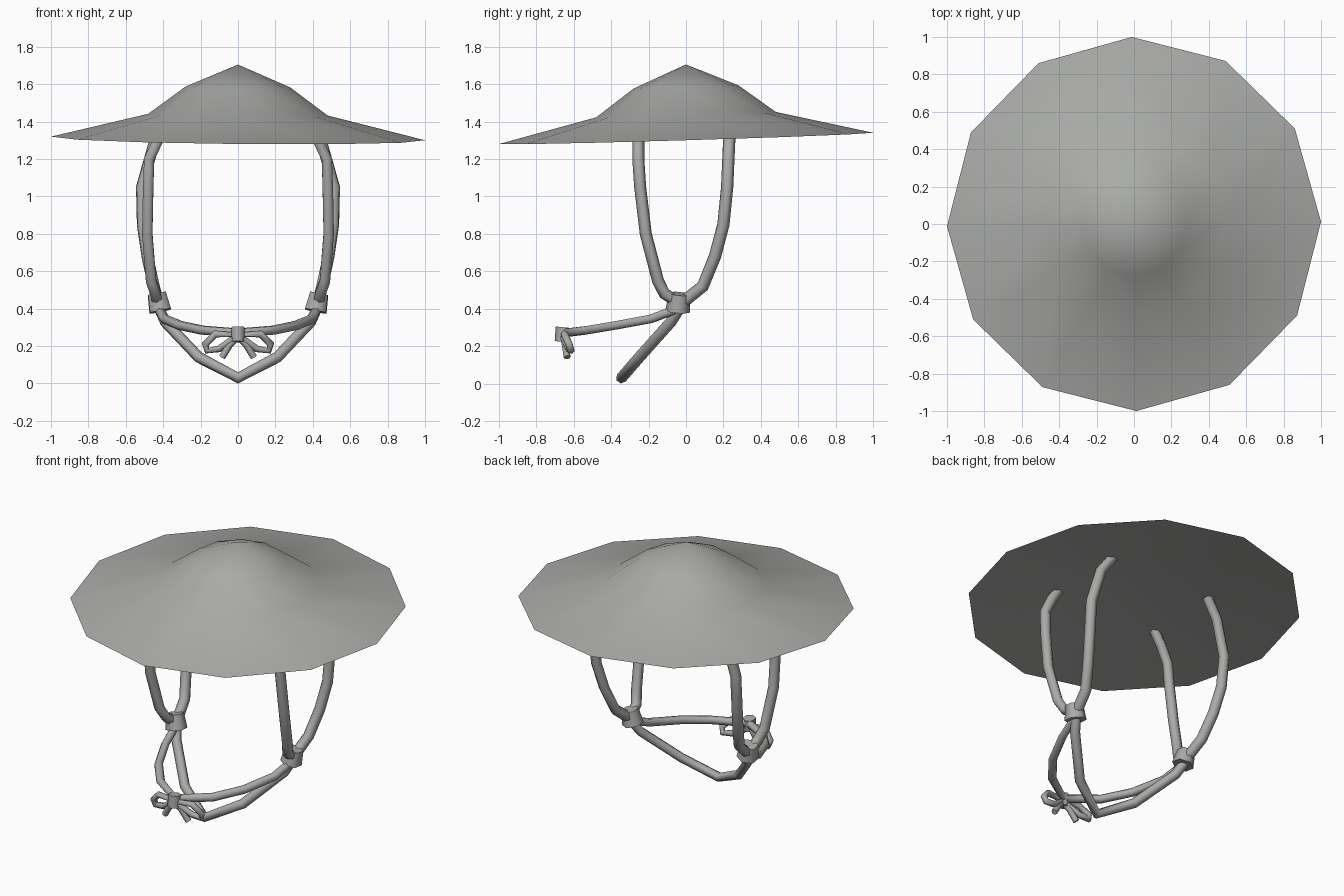
import bpy, bmesh, math
from mathutils import Vector

if "Cube" in bpy.data.objects:
    bpy.data.objects.remove(bpy.data.objects["Cube"])

grey = bpy.data.materials.new("warm_grey")
grey.diffuse_color = (0.40, 0.41, 0.39, 1)
grey.use_nodes = True
grey.node_tree.nodes["Principled BSDF"].inputs["Base Color"].default_value = grey.diffuse_color


def finish(ob, angle):
    ob.data.materials.clear()
    ob.data.materials.append(grey)
    bpy.ops.object.select_all(action='DESELECT')
    ob.select_set(True)
    bpy.context.view_layer.objects.active = ob
    bpy.ops.object.shade_smooth_by_angle(angle=math.radians(angle))


def cord(name, pts, r, cyclic=False):
    """Six-sided cord following a few points."""
    cu = bpy.data.curves.new(name, 'CURVE')
    cu.dimensions = '3D'
    cu.bevel_depth = r
    cu.bevel_resolution = 1
    cu.use_fill_caps = True
    sp = cu.splines.new('POLY')
    sp.points.add(len(pts) - 1)
    for p, co in zip(sp.points, pts):
        p.co = (*co, 1)
    sp.use_cyclic_u = cyclic
    tmp = bpy.data.objects.new(name + "_path", cu)
    bpy.context.collection.objects.link(tmp)
    bpy.context.view_layer.update()
    dg = bpy.context.evaluated_depsgraph_get()
    me = bpy.data.meshes.new_from_object(tmp.evaluated_get(dg))
    bpy.data.objects.remove(tmp)
    ob = bpy.data.objects.new(name, me)
    bpy.context.collection.objects.link(ob)
    finish(ob, 75)


def knot(name, loc, axis, r1, r2, depth):
    """Small six-sided flared knot along an axis."""
    me = bpy.data.meshes.new(name)
    bm = bmesh.new()
    bmesh.ops.create_cone(bm, cap_ends=True, segments=6, radius1=r1, radius2=r2, depth=depth)
    bm.to_mesh(me)
    bm.free()
    ob = bpy.data.objects.new(name, me)
    ob.location = loc
    ob.rotation_euler = Vector(axis).to_track_quat('Z', 'Y').to_euler()
    bpy.context.collection.objects.link(ob)
    finish(ob, 70)


def shell(name, top, rings, under=False):
    """Twelve-sided, slightly tilted cone of rings (radius, height) below a top point."""
    N = 12
    bm = bmesh.new()
    apex = bm.verts.new((0, 0, top))
    prev = [apex] * N
    for r, z in rings:
        ring = []
        for i in range(N):
            a = math.radians(i * 30 + 0.7)
            x, y = r * math.cos(a), r * math.sin(a)
            ring.append(bm.verts.new((x, y, z + 0.03 * y - 0.01 * x)))
        for i in range(N):
            j = (i + 1) % N
            loop = [prev[i], ring[i], ring[j]]
            if prev[j] is not prev[i]:
                loop.append(prev[j])
            bm.faces.new(loop[::-1] if under else loop)
        prev = ring
    me = bpy.data.meshes.new(name)
    bm.to_mesh(me)
    bm.free()
    ob = bpy.data.objects.new(name, me)
    bpy.context.collection.objects.link(ob)
    finish(ob, 80)


# Hat: crown and brim on top, shallow dished lining beneath
shell("hat_top", 1.705, ((0.28, 1.585), (0.48, 1.437), (1.0, 1.31)))
shell("hat_lining", 1.41, ((0.45, 1.38), (1.0, 1.31)), under=True)

front = [(0.365, -0.255, 1.40), (0.425, -0.255, 1.305), (0.475, -0.255, 1.2), (0.48, -0.245, 1.05),
         (0.485, -0.215, 0.8), (0.465, -0.15, 0.55), (0.44, -0.115, 0.48), (0.43, -0.03, 0.43)]
back = [(0.365, 0.24, 1.40), (0.45, 0.23, 1.28), (0.515, 0.22, 1.05), (0.51, 0.2, 0.85),
        (0.485, 0.155, 0.68), (0.45, 0.09, 0.52), (0.43, -0.01, 0.44)]
bow = [(0.02, -0.655, 0.26), (0.12, -0.65, 0.265), (0.175, -0.625, 0.21),
       (0.165, -0.615, 0.175), (0.1, -0.625, 0.185), (0.03, -0.65, 0.235)]
tail = [(0.0, -0.655, 0.25), (0.045, -0.645, 0.205), (0.085, -0.635, 0.14)]

# Side straps, side knots, bow loops and tails, mirrored left and right
for s, side in ((1, "right"), (-1, "left")):
    def flip(pts):
        return [(s * x, y, z) for x, y, z in pts]
    cord("front_strap_" + side, flip(front), 0.032)
    cord("back_strap_" + side, flip(back), 0.033)
    knot("side_knot_" + side, (s * 0.425, -0.04, 0.433), (s * 0.2, 0.1, 1), 0.066, 0.055, 0.095)
    cord("bow_loop_" + side, flip(bow), 0.02, True)
    cord("bow_tail_" + side, flip(tail), 0.019)

# Chin cords run across from knot to knot
lower = [(0.425, -0.03, 0.41), (0.39, -0.08, 0.33), (0.21, -0.25, 0.14)]
upper = [(0.425, -0.04, 0.40), (0.395, -0.19, 0.345), (0.31, -0.38, 0.31), (0.19, -0.53, 0.285)]


def across(half, mid):
    return half + [mid] + [(-x, y, z) for x, y, z in reversed(half)]


cord("lower_chin_cord", across(lower, (0, -0.345, 0.03)), 0.03)
cord("upper_chin_cord", across(upper, (0, -0.65, 0.27)), 0.026)
knot("bow_knot", (0, -0.66, 0.262), (0, 0.1, 1), 0.038, 0.04, 0.078)
